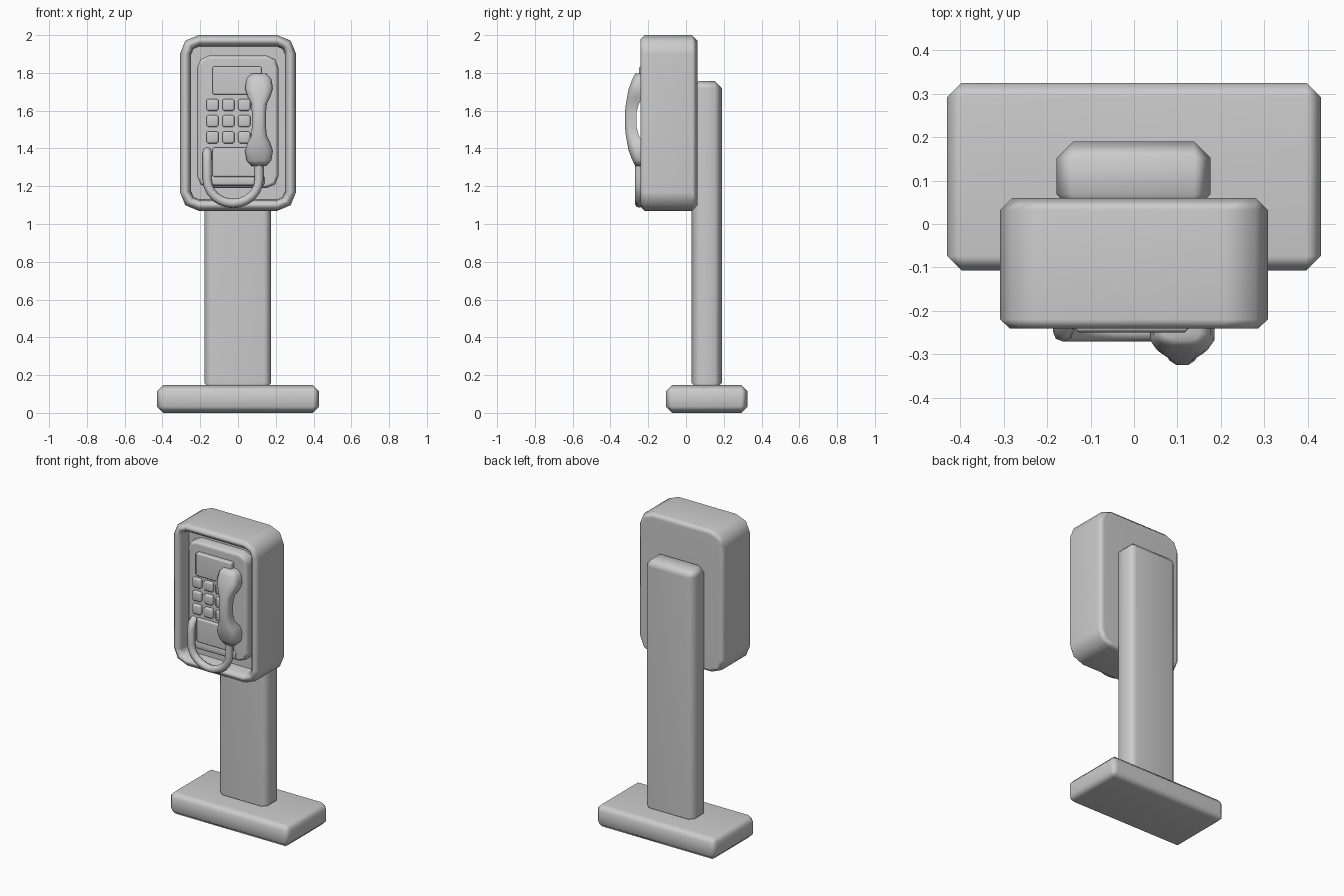
import bpy, bmesh, math

if "Cube" in bpy.data.objects:
    bpy.data.objects.remove(bpy.data.objects["Cube"])


def finish(name, bm, angle=50):
    bmesh.ops.recalc_face_normals(bm, faces=bm.faces)
    me = bpy.data.meshes.new(name)
    bm.to_mesh(me)
    bm.free()
    ob = bpy.data.objects.new(name, me)
    bpy.context.collection.objects.link(ob)
    bpy.ops.object.select_all(action='DESELECT')
    ob.select_set(True)
    bpy.context.view_layer.objects.active = ob
    bpy.ops.object.shade_smooth_by_angle(angle=math.radians(angle))
    wn = ob.modifiers.new("weighted", 'WEIGHTED_NORMAL')
    wn.keep_sharp = True
    return ob


def loft(name, rings, angle=50):
    # skin a list of equal-length closed rings and cap both ends
    bm = bmesh.new()
    vs = [[bm.verts.new(p) for p in ring] for ring in rings]
    n = len(vs[0])
    for a, b in zip(vs, vs[1:]):
        for i in range(n):
            j = (i + 1) % n
            bm.faces.new((a[i], a[j], b[j], b[i]))
    bm.faces.new(vs[0])
    bm.faces.new(vs[-1])
    return finish(name, bm, angle)


def box(name, x, y, z, bevel, segments=1):
    bm = bmesh.new()
    bmesh.ops.create_cube(bm, size=1)
    for v in bm.verts:
        for k, (lo, hi) in enumerate((x, y, z)):
            v.co[k] = lo if v.co[k] < 0 else hi
    bmesh.ops.bevel(bm, geom=bm.edges[:], offset=bevel, segments=segments,
                    profile=0.5, affect='EDGES')
    return finish(name, bm)


def round_rect(x, z, r, inset, y, seg=2):
    # rounded rectangle in the xz plane at depth y
    r2 = max(r - inset, 0.012)
    pts = []
    corners = ((x[1], z[1], -1, -1), (x[0], z[1], 1, -1),
               (x[0], z[0], 1, 1), (x[1], z[0], -1, 1))
    for q, (cx, cz, sx, sz) in enumerate(corners):
        for s in range(seg + 1):
            a = math.pi / 2 * (q + s / seg)
            pts.append((cx + sx * (inset + r2) + r2 * math.cos(a), y,
                        cz + sz * (inset + r2) + r2 * math.sin(a)))
    return pts


def panel(name, x, z, r, profile, seg=2):
    return loft(name, [round_rect(x, z, r, i, y, seg) for i, y in profile])


# foot and column
box("base", (-0.43, 0.43), (-0.107, 0.325), (0, 0.147), 0.033)
box("post", (-0.178, 0.176), (0.03, 0.19), (0.12, 1.757), 0.038)

# housing shell with recessed front
panel("housing", (-0.308, 0.308), (1.07, 2.0), 0.1,
      [(0.028, 0.06), (0, 0.032), (0, -0.22), (0.022, -0.24), (0.038, -0.24),
       (0.056, -0.222), (0.06, -0.15)])

# face plate inside the recess
panel("face_plate", (-0.217, 0.215), (1.19, 1.892), 0.065,
      [(0, -0.14), (0, -0.2), (0.02, -0.22)])

# display and lower tray with lip
box("display", (-0.135, 0.125), (-0.25, -0.21), (1.685, 1.835), 0.008)
box("return_tray", (-0.135, 0.125), (-0.24, -0.21), (1.25, 1.405), 0.008)
box("tray_lip", (-0.15, 0.14), (-0.235, -0.2), (1.205, 1.255), 0.008)

# keypad
for r in range(3):
    for c in range(3):
        cx, cz = -0.135 + 0.084 * c, 1.631 - 0.086 * r
        box(f"key_{r}_{c}", (cx - 0.032, cx + 0.032), (-0.24, -0.21),
            (cz - 0.032, cz + 0.032), 0.009)

# handset: (distance from middle, half width, front y, back y)
half = [(0.245, 0.04, -0.268, -0.225), (0.215, 0.066, -0.284, -0.215),
        (0.165, 0.074, -0.303, -0.215), (0.12, 0.06, -0.312, -0.225),
        (0.085, 0.042, -0.318, -0.25), (0.035, 0.037, -0.324, -0.262)]
sections = [(1.552 + d, *s) for d, *s in half]
sections += [(1.552 - d, *s) for d, *s in reversed(half)]
rings = []
for z, w, f, b in sections:
    m = f + (b - f) * 0.4
    outline = [(w, b), (w, m), (w * 0.8, f + (m - f) * 0.4), (w * 0.4, f)]
    rings.append([(0.111 + x, y, z) for x, y in outline] +
                 [(0.111 - x, y, z) for x, y in reversed(outline)])
loft("handset", rings, 60)

# hanging cord
cx, rad, yc = -0.026, 0.137, -0.247
path = [(-0.163, -0.21, 1.385), (-0.163, -0.238, 1.37), (-0.163, yc, 1.33)]
for k in range(13):
    a = math.pi * (1 + k / 12)
    path.append((cx + rad * math.cos(a), yc, 1.235 + 0.125 * math.sin(a)))
path.append((0.111, yc, 1.36))
cu = bpy.data.curves.new("cord", 'CURVE')
cu.dimensions = '3D'
cu.bevel_depth = 0.024
cu.bevel_resolution = 2
cu.use_fill_caps = True
sp = cu.splines.new('POLY')
sp.points.add(len(path) - 1)
for p, co in zip(sp.points, path):
    p.co = (*co, 1)
sp.use_smooth = True
bpy.context.collection.objects.link(bpy.data.objects.new("cord", cu))
